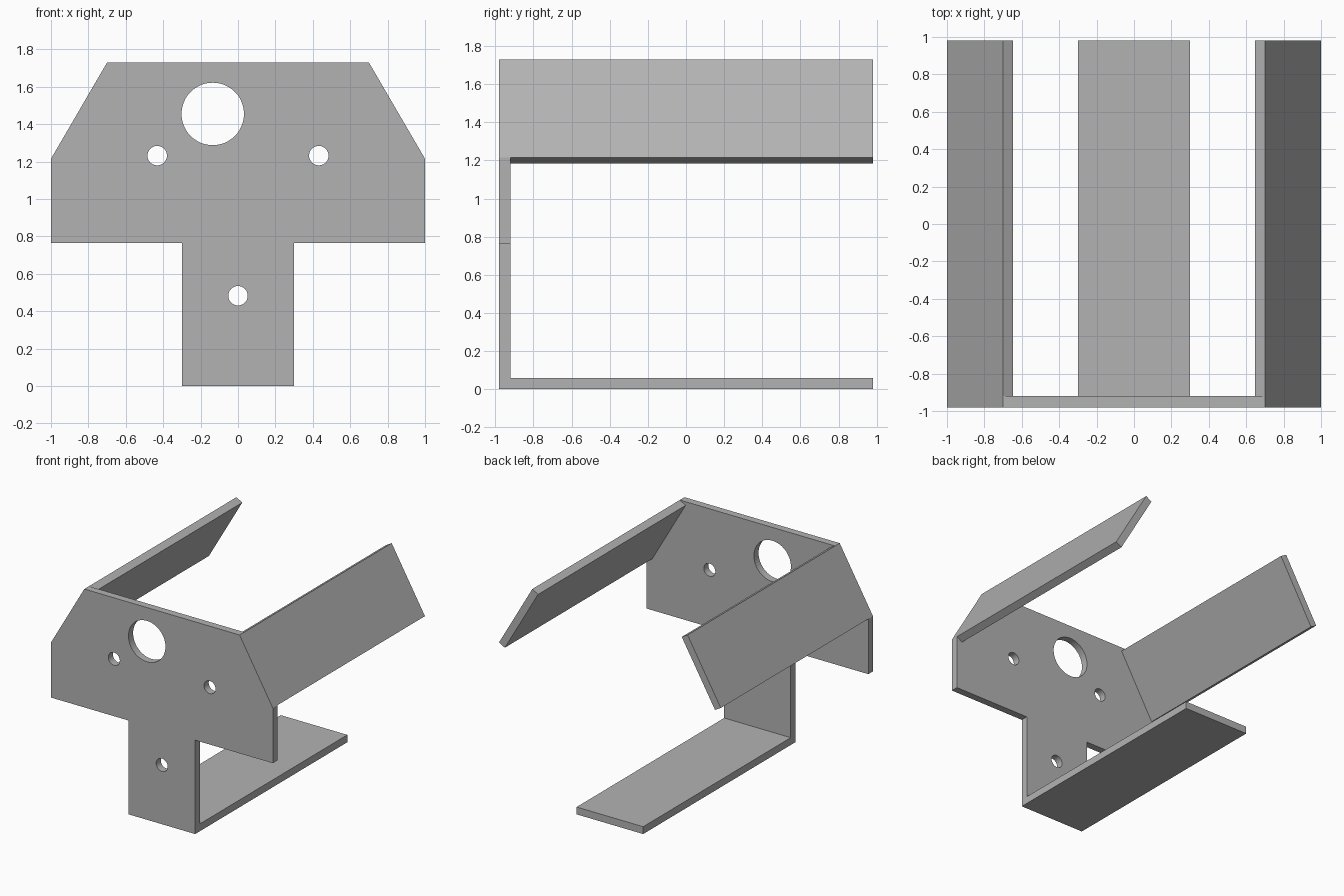
import bpy, bmesh
from math import sin, cos, tau, pi
from mathutils import Matrix

default = bpy.data.objects.get("Cube")
if default:
    bpy.data.objects.remove(default)

# Single bare metal colour
metal = bpy.data.materials.new("grey metal")
metal.use_nodes = True
GREY = (0.45, 0.45, 0.45, 1)
metal.diffuse_color = GREY
metal.node_tree.nodes["Principled BSDF"].inputs["Base Color"].default_value = GREY

FRONT, BACK, SHEET = -0.98, 0.98, 0.06


def circle(x, z, r, n=48):
    return [(x + r * cos(tau * i / n), z + r * sin(tau * i / n)) for i in range(n)]


def extruded(name, loops, y0, y1):
    """Fill x-z outlines (extra loops become holes) and extrude them along y."""
    curve = bpy.data.curves.new(name, "CURVE")
    curve.dimensions, curve.fill_mode = "2D", "BOTH"
    curve.extrude = (y1 - y0) / 2
    for loop in loops:
        spline = curve.splines.new("POLY")
        spline.points.add(len(loop) - 1)
        for point, (x, z) in zip(spline.points, loop):
            point.co = (x, z, 0, 1)
        spline.use_cyclic_u = True
    helper = bpy.data.objects.new(name + " outline", curve)
    bpy.context.collection.objects.link(helper)
    graph = bpy.context.evaluated_depsgraph_get()
    mesh = bpy.data.meshes.new_from_object(helper.evaluated_get(graph))
    bpy.data.objects.remove(helper)

    # Stand the sheet upright and weld its walls to its caps
    bm = bmesh.new()
    bm.from_mesh(mesh)
    bm.transform(Matrix.Translation((0, (y0 + y1) / 2, 0)) @ Matrix.Rotation(pi / 2, 4, "X"))
    bmesh.ops.remove_doubles(bm, verts=bm.verts, dist=0.0001)
    bmesh.ops.recalc_face_normals(bm, faces=bm.faces)
    for face in bm.faces:
        face.smooth = False
        face.material_index = 0
    bm.to_mesh(mesh)
    bm.free()
    mesh.materials.clear()
    mesh.materials.append(metal)
    obj = bpy.data.objects.new(name, mesh)
    bpy.context.collection.objects.link(obj)
    return obj


# Front plate: T-shaped sheet with chamfered shoulders and four holes
half = [(0.3, 0), (0.3, 0.765), (1, 0.765), (1, 1.215), (0.7, 1.73)]
outline = half + [(-x, z) for x, z in reversed(half)]
holes = [circle(-0.135, 1.455, 0.167)]
holes += [circle(x, z, 0.052) for x, z in ((-0.432, 1.232), (0.432, 1.232), (0, 0.483))]
extruded("front_plate", [outline] + holes, FRONT, FRONT + SHEET)

# Bottom flange folded back from the foot of the plate
extruded("bottom_flange", [[(-0.3, 0), (0.3, 0), (0.3, SHEET), (-0.3, SHEET)]],
         FRONT + SHEET, BACK)

# Sloped flanges folded back from both shoulders
dx, dz = SHEET * cos(pi / 6), SHEET * sin(pi / 6)
slope = [(1, 1.215), (0.7, 1.73), (0.7 - dx, 1.73 - dz), (1 - dx, 1.215 - dz)]
for name, side in (("left_flange", 1), ("right_flange", -1)):
    extruded(name, [[(side * x, z) for x, z in slope]], FRONT + SHEET, BACK)
